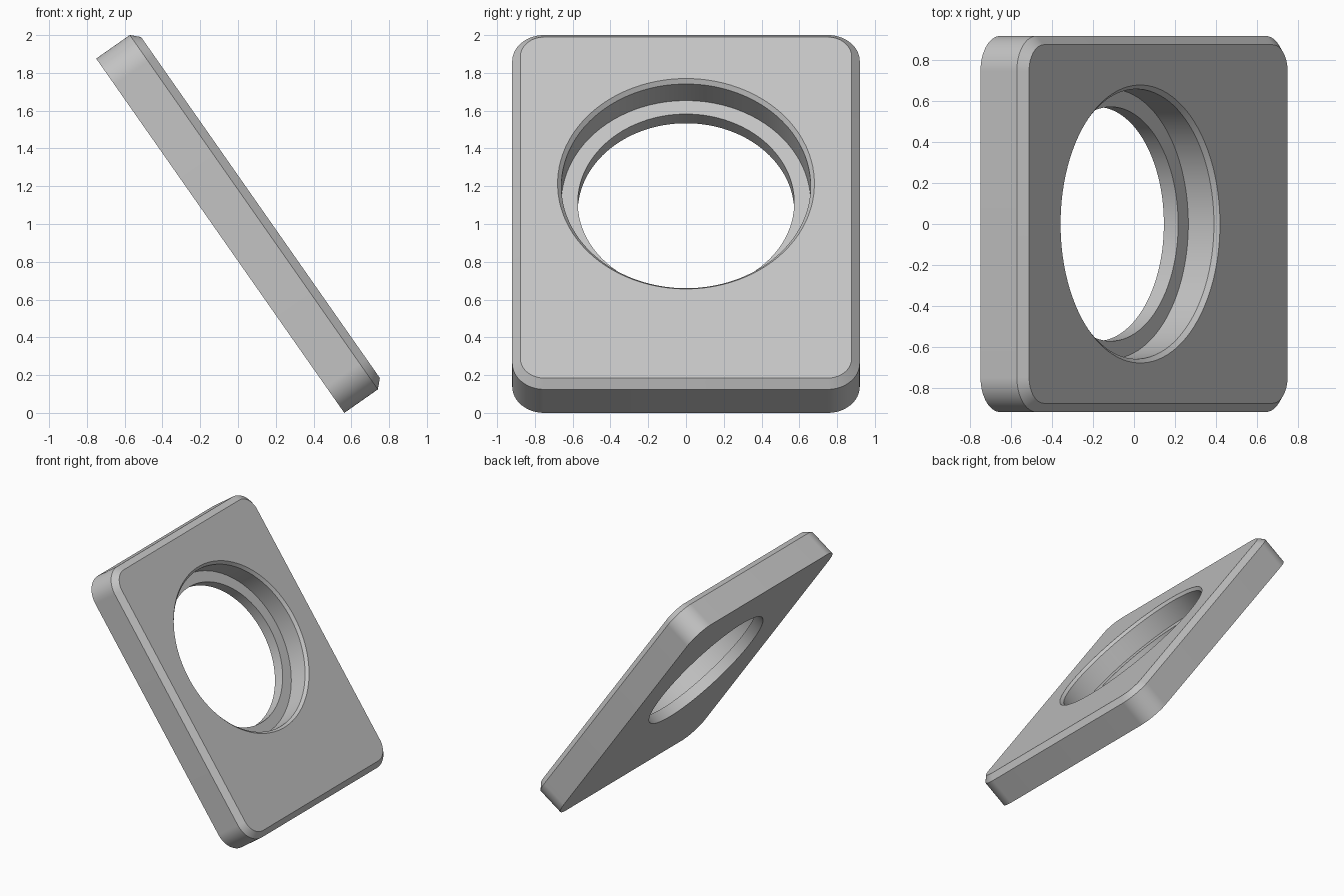
import bpy, bmesh
from math import sin, cos, pi, radians

if "Cube" in bpy.data.objects:
    bpy.data.objects.remove(bpy.data.objects["Cube"], do_unlink=True)

LENGTH, WIDTH, THICK = 2.29, 1.84, 0.26
CORNER, BEVEL, HOLE_X = 0.17, 0.043, -0.154
STEPS = 24                      # points per quarter turn


def rounded_rect(inset, z):
    """Rounded rectangle loop, counter-clockwise."""
    r = CORNER - inset
    cx, cy = LENGTH / 2 - CORNER, WIDTH / 2 - CORNER
    points = []
    for q, (sx, sy) in enumerate([(1, 1), (-1, 1), (-1, -1), (1, -1)]):
        for i in range(STEPS):
            a = (q + i / (STEPS - 1)) * pi / 2
            points.append((sx * cx + r * cos(a), sy * cy + r * sin(a), z))
    return points


def circle(r, z):
    """Hole loop with the same number of points."""
    n = 4 * STEPS
    angles = [(i + 0.5) / n * 2 * pi for i in range(n)]
    return [(HOLE_X + r * cos(a), r * sin(a), z) for a in angles]


# Closed chain of loops: outer wall, bevel, front face, stepped bore, back face
loops = [
    rounded_rect(0, 0),
    rounded_rect(0, THICK - BEVEL),
    rounded_rect(BEVEL, THICK),
    circle(0.68, THICK),
    circle(0.66, THICK - 0.022),
    circle(0.66, 0.085),
    circle(0.573, 0.085),
    circle(0.573, 0),
]
bm = bmesh.new()
rings = [[bm.verts.new(p) for p in loop] for loop in loops]
for k, lower in enumerate(rings):
    upper = rings[(k + 1) % len(rings)]
    for i in range(len(lower)):
        j = (i + 1) % len(lower)
        bm.faces.new((lower[i], lower[j], upper[j], upper[i]))
bmesh.ops.recalc_face_normals(bm, faces=bm.faces)
mesh = bpy.data.meshes.new("tilted_plate")
bm.to_mesh(mesh)
bm.free()

# Tilted plate with a stepped round hole
plate = bpy.data.objects.new("tilted_plate", mesh)
bpy.context.collection.objects.link(plate)
plate.rotation_euler = (0, radians(55), 0)
plate.location = (-0.094, 0, 0.938)

grey = bpy.data.materials.new("plain_grey")
grey.use_nodes = True
colour = (0.55, 0.55, 0.55, 1)
grey.diffuse_color = colour
grey.node_tree.nodes["Principled BSDF"].inputs["Base Color"].default_value = colour
mesh.materials.append(grey)

bpy.ops.object.select_all(action="DESELECT")
plate.select_set(True)
bpy.context.view_layer.objects.active = plate
bpy.ops.object.shade_smooth_by_angle(angle=radians(30))
